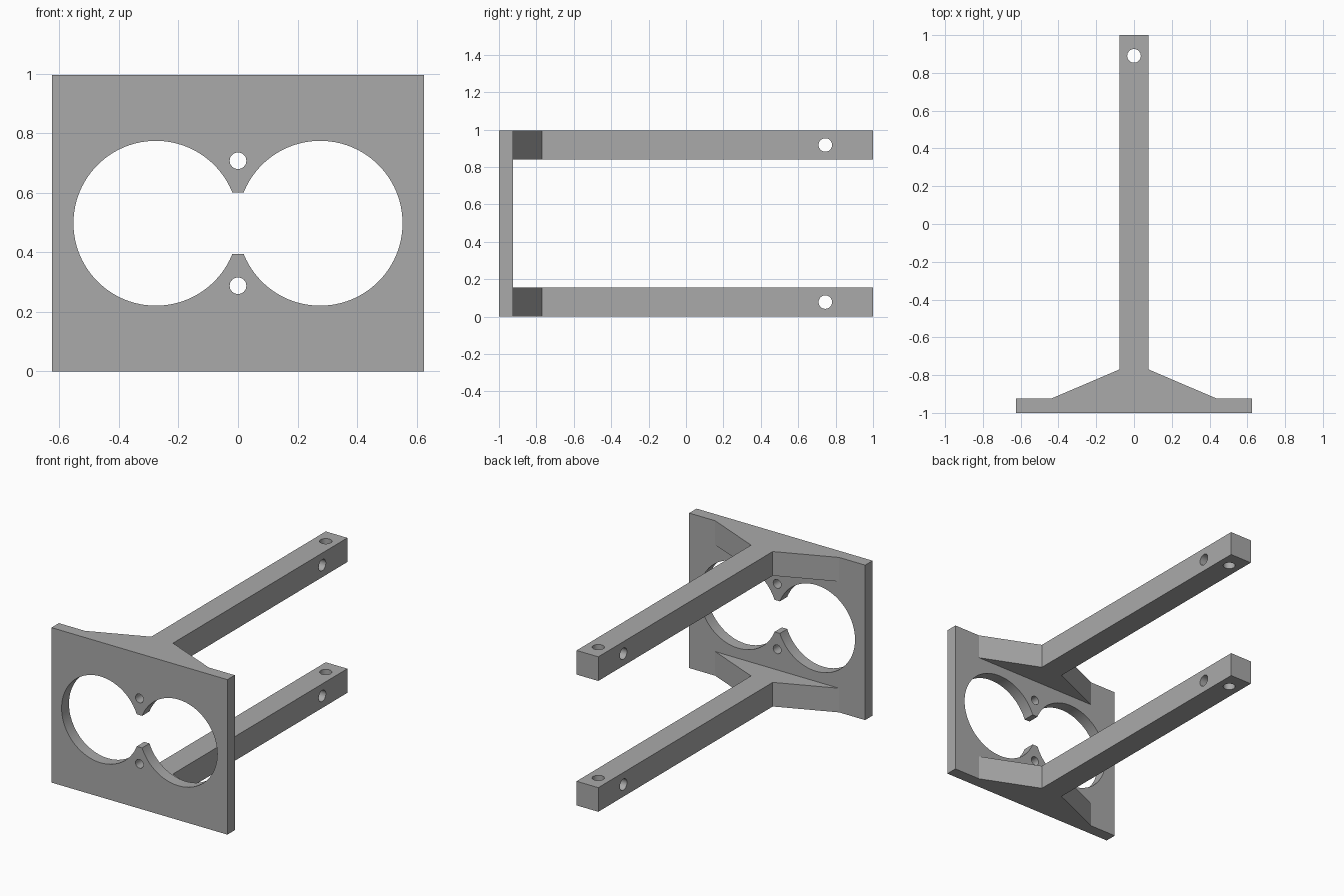
import bpy
import bmesh
import math
from mathutils import Matrix, Vector

cube = bpy.data.objects.get("Cube")
if cube:
    bpy.data.objects.remove(cube, do_unlink=True)

HEIGHT = 0.995
MID = HEIGHT / 2
ARM = 0.155          # arm thickness in z
PLATE_BACK = -0.925


def add_object(name, bm):
    mesh = bpy.data.meshes.new(name)
    bmesh.ops.recalc_face_normals(bm, faces=bm.faces)
    bm.to_mesh(mesh)
    bm.free()
    obj = bpy.data.objects.new(name, mesh)
    bpy.context.collection.objects.link(obj)
    return obj


def box(name, low, high):
    low, high = Vector(low), Vector(high)
    bm = bmesh.new()
    bmesh.ops.create_cube(bm, size=1, matrix=Matrix.Translation((low + high) / 2)
                          @ Matrix.Diagonal((*(high - low), 1)))
    return add_object(name, bm)


def rod(name, center, radius, depth, axis, sides=32):
    turn = {"X": Matrix.Rotation(math.pi / 2, 4, "Y"),
            "Y": Matrix.Rotation(math.pi / 2, 4, "X"),
            "Z": Matrix.Identity(4)}[axis]
    bm = bmesh.new()
    bmesh.ops.create_cone(bm, cap_ends=True, segments=sides, radius1=radius,
                          radius2=radius, depth=depth,
                          matrix=Matrix.Translation(center) @ turn)
    return add_object(name, bm)


# Bracket body: plan profile of plate, gussets and arm, extruded upward
half = [(0.625, -1), (0.625, PLATE_BACK), (0.44, PLATE_BACK), (0.077, -0.77), (0.077, 1)]
profile = half + [(-x, y) for x, y in reversed(half)]
bm = bmesh.new()
face = bm.faces.new([bm.verts.new((x, y, 0)) for x, y in profile])
grown = bmesh.ops.extrude_face_region(bm, geom=[face])["geom"]
bmesh.ops.translate(bm, vec=(0, 0, HEIGHT),
                    verts=[v for v in grown if isinstance(v, bmesh.types.BMVert)])
bracket = add_object("bracket", bm)

# Gap between the two arms, and the flat-ended slot joining the large openings
cutters = [
    box("arm_gap", (-1, PLATE_BACK, ARM), (1, 1.2, HEIGHT - ARM)),
    box("opening_slot", (-0.1, -1.1, MID - 0.103), (0.1, -0.85, MID + 0.103)),
]
for side in (-1, 1):
    # Large round openings and small screw holes in the plate
    cutters.append(rod("round_opening", (side * 0.276, -1, MID), 0.277, 0.3, "Y", 96))
    cutters.append(rod("plate_hole", (0, -1, MID + side * 0.21), 0.028, 0.3, "Y"))
    # Cross holes near the arm ends
    arm_z = MID + side * (HEIGHT - ARM) / 2
    cutters.append(rod("arm_side_hole", (0, 0.745, arm_z), 0.036, 0.4, "X"))
cutters.append(rod("arm_top_hole", (0, 0.89, MID), 0.036, 1.4, "Z"))

# Apply every cut, then drop the cutters
for cutter in cutters:
    cutter.hide_render = True
    mod = bracket.modifiers.new("cut", "BOOLEAN")
    mod.operation = "DIFFERENCE"
    mod.solver = "EXACT"
    mod.object = cutter
bpy.context.view_layer.objects.active = bracket
bracket.select_set(True)
for mod in list(bracket.modifiers):
    bpy.ops.object.modifier_apply(modifier=mod.name)
for cutter in cutters:
    bpy.data.objects.remove(cutter, do_unlink=True)

# Single grey finish
grey = bpy.data.materials.new("plain grey")
grey.use_nodes = True
color = (0.4, 0.4, 0.4, 1)
grey.diffuse_color = color
grey.node_tree.nodes["Principled BSDF"].inputs["Base Color"].default_value = color
bracket.data.materials.clear()
bracket.data.materials.append(grey)
for poly in bracket.data.polygons:
    poly.material_index = 0

bpy.ops.object.select_all(action="DESELECT")
bracket.select_set(True)
bpy.ops.object.shade_smooth_by_angle(angle=math.radians(20))
